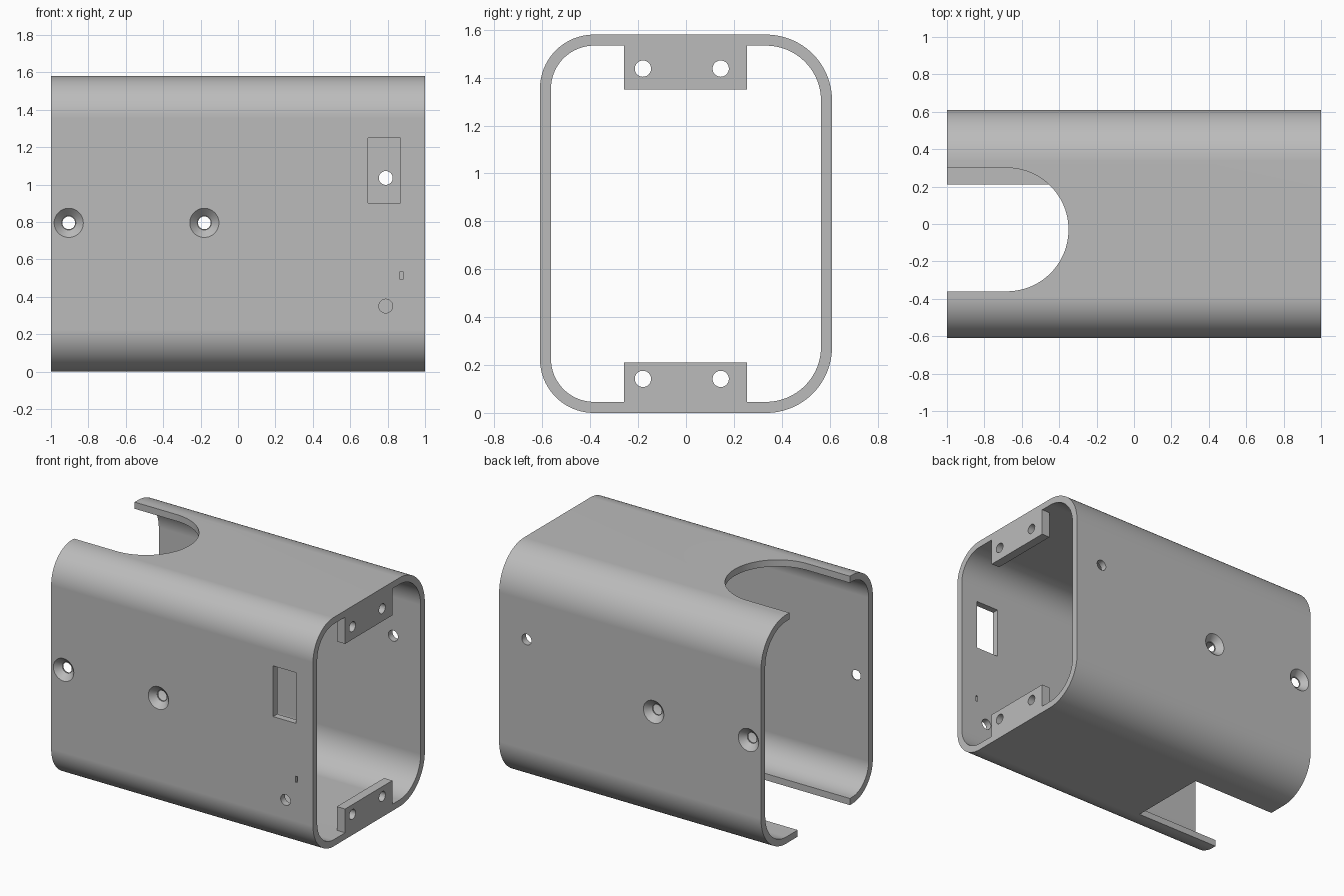
import bpy, bmesh, math
from mathutils import Vector, Matrix

cube = bpy.data.objects.get("Cube")
if cube:
    bpy.data.objects.remove(cube, do_unlink=True)

grey = bpy.data.materials.new("plain grey")
grey.use_nodes = True
colour = (0.5, 0.5, 0.5, 1)
grey.diffuse_color = colour
grey.node_tree.nodes["Principled BSDF"].inputs["Base Color"].default_value = colour


def finish(name, bm):
    bmesh.ops.recalc_face_normals(bm, faces=bm.faces)
    mesh = bpy.data.meshes.new(name)
    bm.to_mesh(mesh)
    bm.free()
    mesh.materials.append(grey)
    obj = bpy.data.objects.new(name, mesh)
    bpy.context.collection.objects.link(obj)
    return obj


def prism(name, outline, sweep):
    """Close an outline of 3D points and extrude it along a vector."""
    bm = bmesh.new()
    face = bm.faces.new([bm.verts.new(p) for p in outline])
    new = bmesh.ops.extrude_face_region(bm, geom=[face])["geom"]
    moved = [v for v in new if isinstance(v, bmesh.types.BMVert)]
    bmesh.ops.translate(bm, verts=moved, vec=sweep)
    return finish(name, bm)


def box(name, x0, x1, y0, y1, z0, z1):
    outline = [(x0, y0, z0), (x1, y0, z0), (x1, y1, z0), (x0, y1, z0)]
    return prism(name, outline, (0, 0, z1 - z0))


def rod(start, end, r1, r2=None):
    start, end = Vector(start), Vector(end)
    axis = end - start
    turn = axis.to_track_quat('Z', 'Y').to_matrix().to_4x4()
    bm = bmesh.new()
    bmesh.ops.create_cone(bm, cap_ends=True, segments=48, radius1=r1,
                          radius2=r1 if r2 is None else r2, depth=axis.length,
                          matrix=Matrix.Translation((start + end) / 2) @ turn)
    return finish("cutter", bm)


def activate(obj):
    bpy.ops.object.select_all(action='DESELECT')
    obj.select_set(True)
    bpy.context.view_layer.objects.active = obj


def cut(obj, cutter):
    mod = obj.modifiers.new("cut", 'BOOLEAN')
    mod.operation, mod.solver, mod.object = 'DIFFERENCE', 'EXACT', cutter
    activate(obj)
    bpy.ops.object.modifier_apply(modifier=mod.name)
    bpy.data.objects.remove(cutter, do_unlink=True)


def smooth(obj):
    activate(obj)
    bpy.ops.object.shade_smooth_by_angle(angle=math.radians(30))
    obj.modifiers.new("flat sides", 'WEIGHTED_NORMAL').keep_sharp = True


def arc(cy, cz, r, first, last, steps=24):
    angles = [math.radians(first + (last - first) * i / steps) for i in range(steps + 1)]
    return [(cy + r * math.cos(a), cz + r * math.sin(a)) for a in angles]


def rounded(x, y0, y1, z0, z1, front_r, back_r):
    """Rounded rectangle across the tube, with its own radius front and back."""
    f, b = front_r, back_r
    pts = (arc(y1 - b, z1 - b, b, 0, 90) + arc(y0 + f, z1 - f, f, 90, 180)
           + arc(y0 + f, z0 + f, f, 180, 270) + arc(y1 - b, z0 + b, b, 270, 360))
    return [(x, y, z) for y, z in pts]


# Tube shell
FRONT, BACK, TOP = -0.61, 0.61, 1.58
WALL = 0.046
shell = prism("tube_shell", rounded(-1, FRONT, BACK, 0, TOP, 0.225, 0.275), (2, 0, 0))
cut(shell, prism("cutter", rounded(-1.1, FRONT + WALL, BACK - WALL, WALL, TOP - WALL,
                                   0.18, 0.23), (2.2, 0, 0)))

# Round-ended slot in the top, square notch in the bottom
slot = [(-1.1, -0.36, 1.3)]
slot += [(x, y, 1.3) for x, y in arc(-0.68, -0.03, 0.33, -90, 90, 48)]
slot += [(-1.1, 0.30, 1.3)]
cut(shell, prism("cutter", slot, (0, 0, 0.4)))
cut(shell, box("cutter", -1.1, -0.35, -0.36, 0.21, -0.1, 0.2))

# Countersunk screw holes through both sides
for x in (-0.905, -0.18):
    cut(shell, rod((x, -0.7, 0.795), (x, 0.7, 0.795), 0.034))
    for side in (-1, 1):
        cut(shell, rod((x, side * 0.62, 0.795), (x, side * 0.57, 0.795), 0.088, 0.038))

# Window, round hole and tiny slot in the front, round hole in the back
cut(shell, box("cutter", 0.695, 0.87, -0.7, -0.5, 0.90, 1.25))
cut(shell, box("cutter", 0.865, 0.881, -0.7, -0.5, 0.493, 0.535))
cut(shell, rod((0.79, -0.7, 0.35), (0.79, -0.5, 0.35), 0.037))
cut(shell, rod((0.79, 0.5, 1.035), (0.79, 0.7, 1.035), 0.037))
smooth(shell)

# Drilled mounting lugs flush with the open end
for name, z0, z1, hole_z in (("bottom_lug", WALL, 0.21, 0.142),
                             ("top_lug", 1.35, TOP - WALL, 1.438)):
    lug = box(name, 0.937, 1, -0.26, 0.255, z0, z1)
    for y in (-0.18, 0.145):
        cut(lug, rod((0.8, y, hole_z), (1.1, y, hole_z), 0.034))
    smooth(lug)
